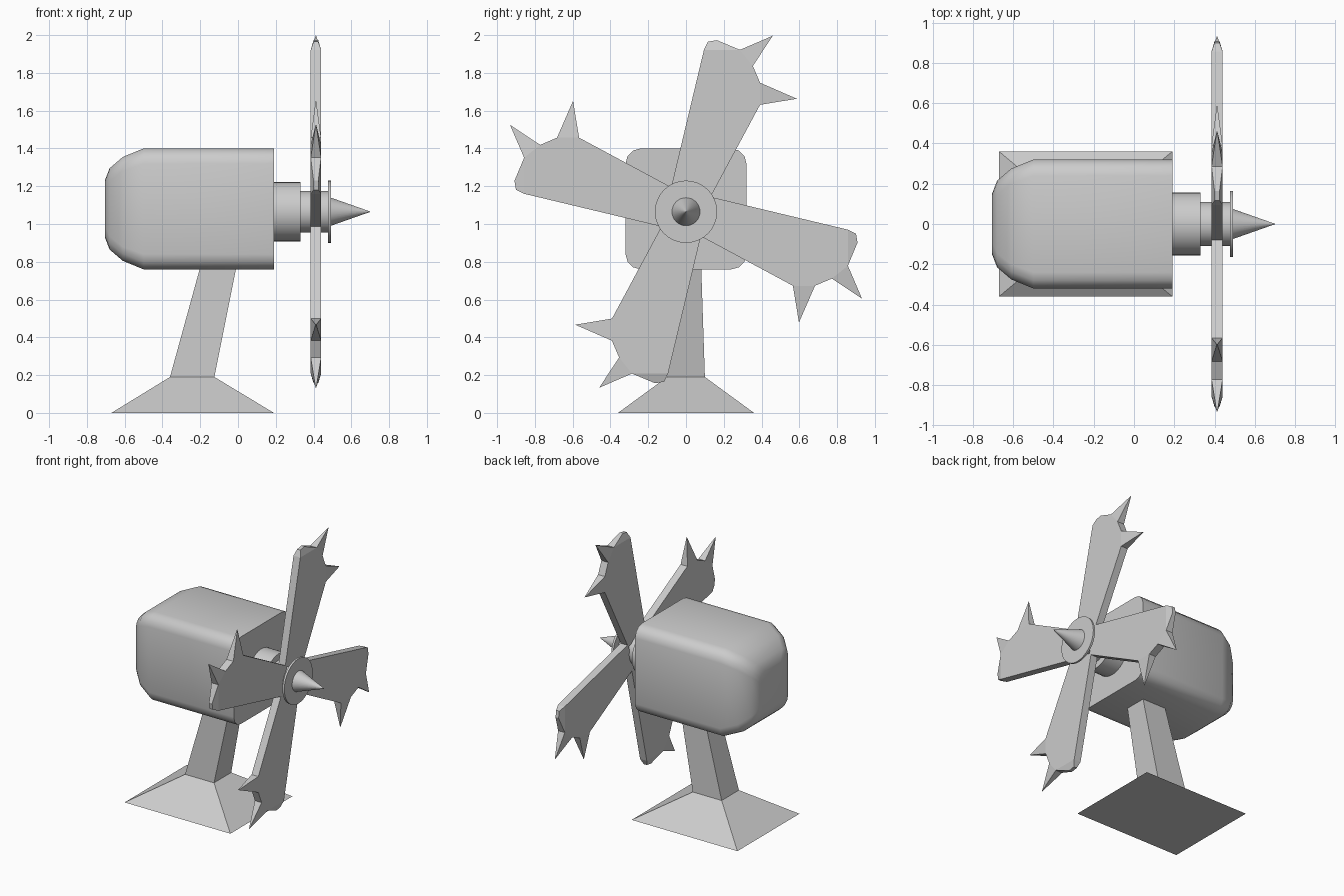
import bpy, bmesh, math

if "Cube" in bpy.data.objects:
    bpy.data.objects.remove(bpy.data.objects["Cube"])

AXIS_Z = 1.065


def finish(name, bm, smooth=None):
    bmesh.ops.recalc_face_normals(bm, faces=bm.faces)
    mesh = bpy.data.meshes.new(name)
    bm.to_mesh(mesh)
    bm.free()
    obj = bpy.data.objects.new(name, mesh)
    bpy.context.collection.objects.link(obj)
    if smooth:
        bpy.ops.object.select_all(action='DESELECT')
        obj.select_set(True)
        bpy.context.view_layer.objects.active = obj
        bpy.ops.object.shade_smooth_by_angle(angle=math.radians(smooth))
    return obj


def loft(name, rings, smooth=None):
    """Skin a list of equal-length point rings and cap both ends."""
    bm = bmesh.new()
    rows = [[bm.verts.new(p) for p in ring] for ring in rings]
    n = len(rows[0])
    for a, b in zip(rows, rows[1:]):
        for i in range(n):
            j = (i + 1) % n
            bm.faces.new((a[i], a[j], b[j], b[i]))
    bm.faces.new(rows[0])
    bm.faces.new(rows[-1])
    return finish(name, bm, smooth)


def rounded_square(x, half, radius, z, segs=3):
    pts = []
    for q in range(4):
        corner = math.radians(45 + 90 * q)
        cy = (half - radius) * math.sqrt(2) * math.cos(corner)
        cz = (half - radius) * math.sqrt(2) * math.sin(corner)
        for s in range(segs + 1):
            a = math.radians(90 * q + 90 * s / segs)
            pts.append((x, cy + radius * math.cos(a), z + cz + radius * math.sin(a)))
    return pts


def circle(x, r, n=32):
    return [(x, r * math.cos(2 * math.pi * i / n),
             AXIS_Z + r * math.sin(2 * math.pi * i / n)) for i in range(n)]


def rect(x0, x1, hy, z):
    return [(x0, -hy, z), (x1, -hy, z), (x1, hy, z), (x0, hy, z)]


# Motor housing with a rounded back
loft("motor_housing", [rounded_square(x, h, r, 1.08) for x, h, r in (
    (-0.705, 0.15, 0.06), (-0.68, 0.215, 0.07), (-0.61, 0.275, 0.075),
    (-0.50, 0.32, 0.08), (0.19, 0.32, 0.08))], 40)

# Shaft, hub, retaining disc and nose cone
for name, x0, r0, x1, r1 in (
        ("shaft_collar", 0.18, 0.157, 0.33, 0.157),
        ("hub", 0.32, 0.11, 0.48, 0.11),
        ("retaining_disc", 0.477, 0.165, 0.492, 0.165),
        ("nose_cone", 0.49, 0.075, 0.70, 0.001)):
    loft(name, [circle(x0, r0), circle(x1, r1)], 40)

# Stand: flared foot and leaning post
loft("foot", [rect(-0.67, 0.19, 0.36, 0), rect(-0.36, -0.125, 0.10, 0.19)])
loft("post", [rect(-0.36, -0.125, 0.10, 0.19), rect(-0.195, -0.005, 0.08, 0.79)])

# Blade outline (y, z, relative thickness) around the hub axis
OUTLINE = [(-0.081, 0.12, 1), (0.095, 0.857, 1), (0.116, 0.90, 0.45),
           (0.164, 0.908, 0.45), (0.286, 0.857, 1), (0.46, 0.932, 0.05),
           (0.354, 0.772, 1), (0.392, 0.683, 1), (0.587, 0.598, 0.05),
           (0.392, 0.566, 1), (0.12, 0.06, 1)]
PANELS = [(0, 1, 4, 6, 7, 9, 10), (1, 2, 3, 4), (4, 5, 6), (7, 8, 9)]


def blade(name, angle):
    bm = bmesh.new()
    c, s = math.cos(angle), math.sin(angle)
    sides = [[bm.verts.new((0.4125 + side * 0.0275 * t, y * c - z * s,
                            AXIS_Z + y * s + z * c)) for y, z, t in OUTLINE]
             for side in (-1, 1)]
    for verts in sides:
        for panel in PANELS:
            bm.faces.new([verts[i] for i in panel])
    n = len(OUTLINE)
    for i in range(n):
        j = (i + 1) % n
        bm.faces.new((sides[0][i], sides[0][j], sides[1][j], sides[1][i]))
    finish(name, bm)


# Four spiked blades
for k in range(4):
    blade(f"blade_{k + 1}", k * math.pi / 2)
